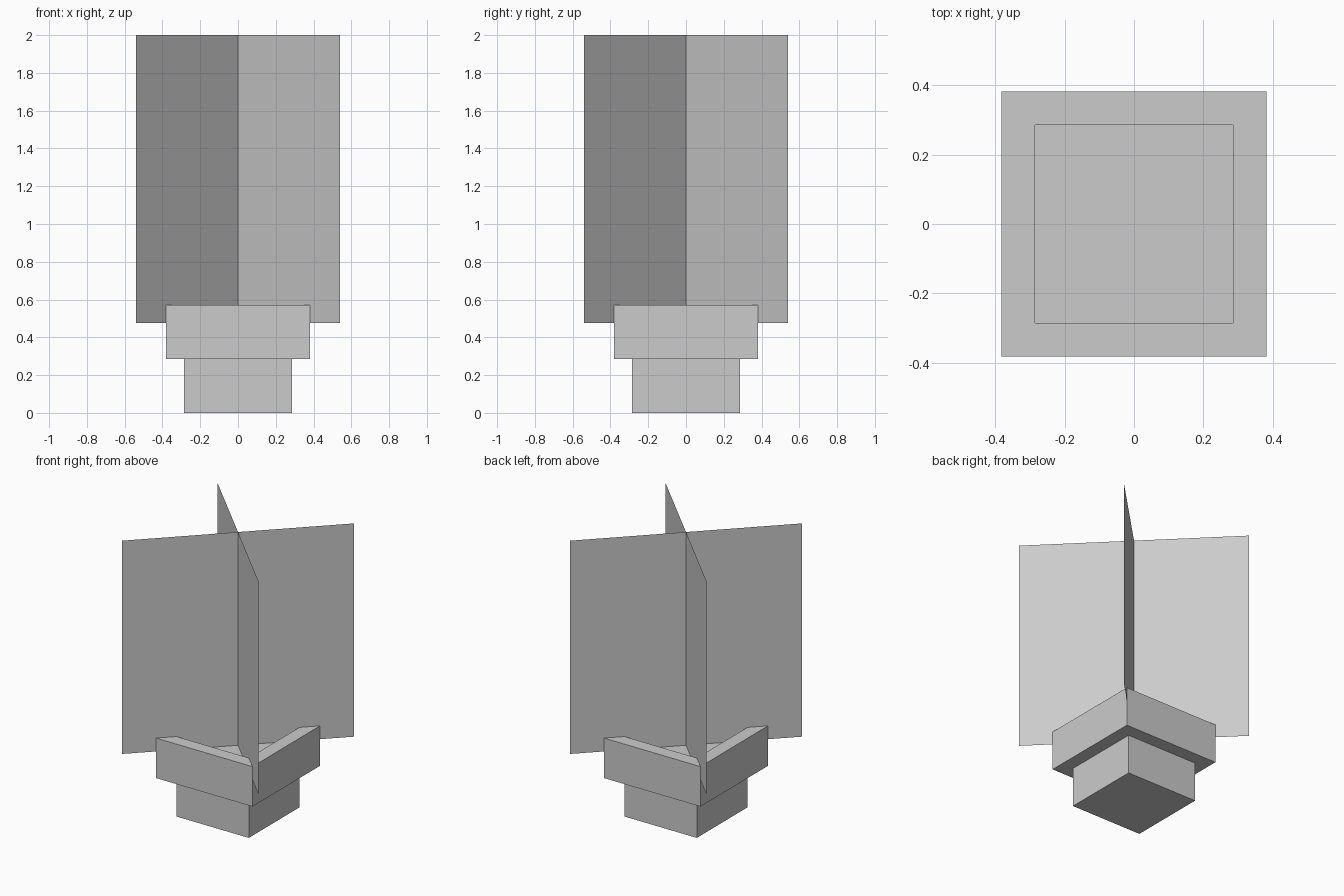
import bpy, bmesh
from math import radians, cos, sin

if "Cube" in bpy.data.objects:
    bpy.data.objects.remove(bpy.data.objects["Cube"])

U = 2 / 21                      # one modelling unit: the model is 21 units tall
BASE, RIM = 3 * U, 4 * U        # half widths
LEDGE, SOIL, TOP = 3 * U, 5 * U, 6 * U


def add_object(name, bm):
    mesh = bpy.data.meshes.new(name)
    bm.to_mesh(mesh)
    bm.free()
    obj = bpy.data.objects.new(name, mesh)
    bpy.context.collection.objects.link(obj)
    return obj


# Square pot: square rings stacked along a profile, capped by base and soil
profile = [(BASE, 0), (BASE, LEDGE), (RIM, LEDGE),
           (RIM, TOP), (BASE, TOP), (BASE, SOIL)]
bm = bmesh.new()
rings = [[bm.verts.new((sx * r, sy * r, z))
          for sx, sy in ((-1, -1), (1, -1), (1, 1), (-1, 1))]
         for r, z in profile]
for low, high in zip(rings, rings[1:]):
    for i in range(4):
        j = (i + 1) % 4
        bm.faces.new((low[i], low[j], high[j], high[i]))
bm.faces.new(rings[0][::-1])
bm.faces.new(rings[-1])
bmesh.ops.recalc_face_normals(bm, faces=bm.faces)
add_object("pot", bm)

# Plant: two crossed flat sheets standing on the soil along the diagonals
HALF = 8 * U
for name, angle in (("plant_sheet_a", 45), ("plant_sheet_b", -45)):
    dx, dy = HALF * cos(radians(angle)), HALF * sin(radians(angle))
    bm = bmesh.new()
    corners = ((-1, SOIL), (1, SOIL), (1, 2), (-1, 2))
    bm.faces.new([bm.verts.new((s * dx, s * dy, z)) for s, z in corners])
    add_object(name, bm)
